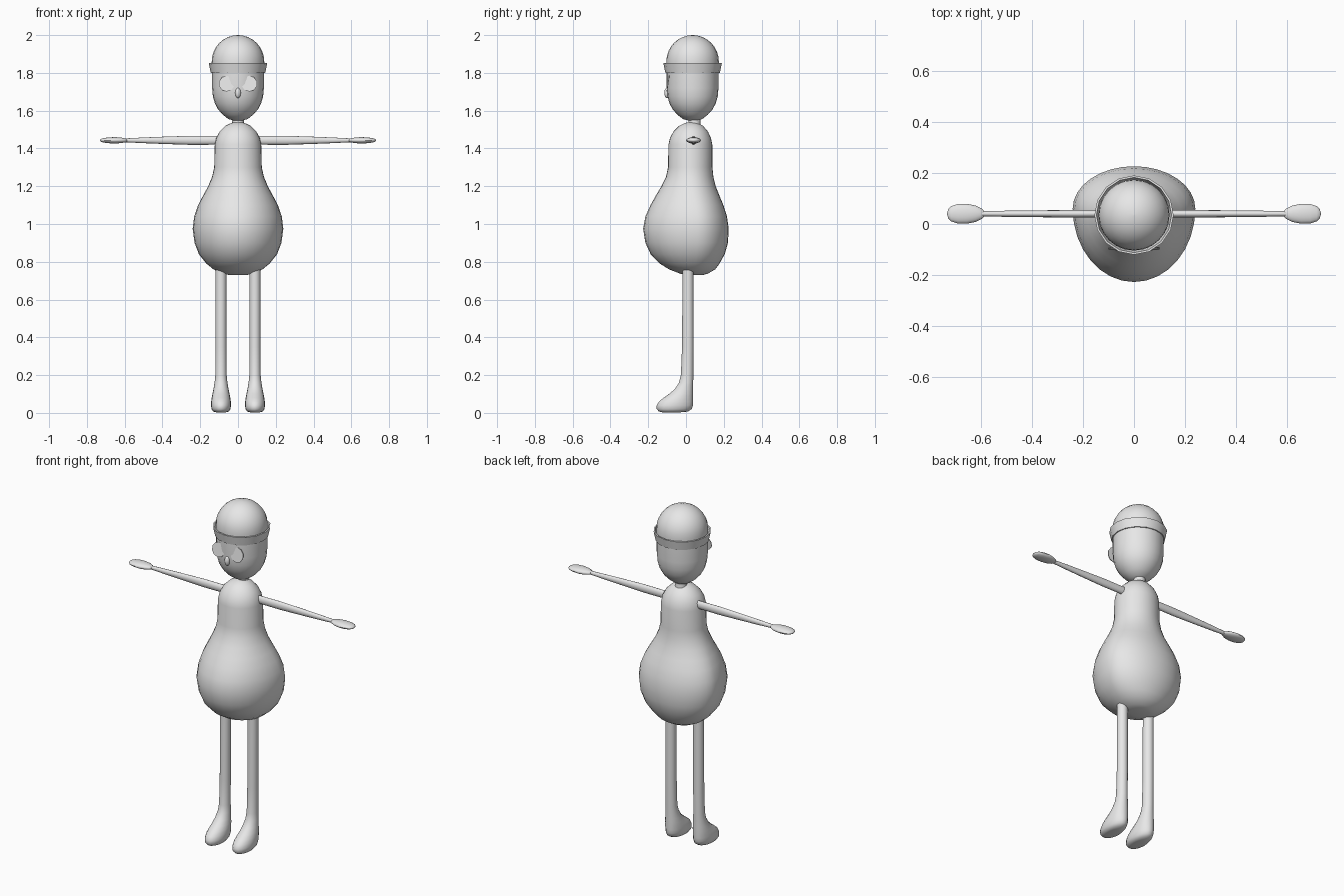
import bpy, bmesh, math
from mathutils import Vector

grey = bpy.data.materials.new("plain grey")
grey.diffuse_color = (0.8, 0.8, 0.8, 1)


def finish(name, bm, angle=50):
    bmesh.ops.remove_doubles(bm, verts=bm.verts, dist=1e-5)
    bmesh.ops.recalc_face_normals(bm, faces=bm.faces)
    me = bpy.data.meshes.new(name)
    bm.to_mesh(me)
    bm.free()
    me.materials.append(grey)
    ob = bpy.data.objects.new(name, me)
    bpy.context.collection.objects.link(ob)
    bpy.ops.object.select_all(action='DESELECT')
    ob.select_set(True)
    bpy.context.view_layer.objects.active = ob
    bpy.ops.object.shade_smooth_by_angle(angle=math.radians(angle))
    return ob


def loft(name, rings, place, n=24, angle=50):
    """Skin rings of (height, half width, front, back, middle); place maps to the world."""
    bm = bmesh.new()
    loops = []
    for h, w, front, back, mid in rings:
        loop = []
        for i in range(n):
            a = 2 * math.pi * i / n
            s = math.sin(a)
            d = mid + s * ((back - mid) if s > 0 else (mid - front))
            loop.append(bm.verts.new(place(w * math.cos(a), d, h)))
        loops.append(loop)
    for a, b in zip(loops, loops[1:]):
        for i in range(n):
            j = (i + 1) % n
            bm.faces.new((a[i], a[j], b[j], b[i]))
    bm.faces.new(loops[0])
    bm.faces.new(loops[-1])
    return finish(name, bm, angle)


def upright(cx=0):
    return lambda w, d, h: Vector((cx + w, d, h))


def turned(name, profile, cy, n=24, angle=50):
    rings = [(z, r, cy - r, cy + r, cy) for r, z in profile]
    return loft(name, rings, upright(), n, angle)


# Pear-shaped body
loft("body", [
    (0.730, 0.045, 0.00, 0.09, 0.045), (0.737, 0.085, -0.03, 0.115, 0.045),
    (0.76, 0.13, -0.09, 0.155, 0.045), (0.79, 0.167, -0.138, 0.177, 0.05),
    (0.84, 0.207, -0.187, 0.205, 0.055), (0.90, 0.23, -0.215, 0.222, 0.06),
    (0.975, 0.24, -0.227, 0.226, 0.06), (1.04, 0.232, -0.215, 0.217, 0.06),
    (1.10, 0.211, -0.188, 0.198, 0.05), (1.15, 0.185, -0.16, 0.177, 0.04),
    (1.20, 0.158, -0.13, 0.157, 0.03), (1.25, 0.137, -0.106, 0.145, 0.025),
    (1.30, 0.126, -0.095, 0.14, 0.023), (1.42, 0.123, -0.093, 0.139, 0.023),
    (1.455, 0.115, -0.085, 0.132, 0.024), (1.49, 0.097, -0.066, 0.116, 0.025),
    (1.52, 0.066, -0.036, 0.09, 0.027), (1.535, 0.035, -0.005, 0.062, 0.028),
    (1.541, 0.004, 0.026, 0.034, 0.03)], upright(), 32)

# Neck, head and cap dome
turned("neck", [(0.038, 1.51), (0.031, 1.535), (0.033, 1.57)], 0.045, 16)
turned("head", [
    (0.012, 1.545), (0.05, 1.555), (0.08, 1.578), (0.105, 1.606), (0.122, 1.637),
    (0.133, 1.675), (0.137, 1.72), (0.137, 1.83)], 0.035)
dome = [(0.139 * math.cos(t), 1.86 + 0.14 * math.sin(t))
        for t in (math.pi / 2 * k / 8 for k in range(8))]
turned("cap", [(0.139, 1.80)] + dome + [(0.002, 2.0)], 0.035)

# Flared cap brim with an open gap along its upper edge
turned("cap_brim", [(0.137, 1.80), (0.144, 1.80), (0.155, 1.852),
                    (0.147, 1.852), (0.139, 1.815)], 0.035, 16, 35)

# Nose
bm = bmesh.new()
bmesh.ops.create_uvsphere(bm, u_segments=12, v_segments=8, radius=1)
for v in bm.verts:
    v.co = Vector((v.co.x * 0.015, -0.1 + v.co.y * 0.015, 1.694 + v.co.z * 0.028))
finish("nose", bm)

for side, s in (("left", 1), ("right", -1)):
    # Thin eye plate, leaning back at the top
    bm = bmesh.new()
    bmesh.ops.create_cone(bm, cap_ends=True, segments=10, radius1=0.042,
                          radius2=0.042, depth=0.004)
    for v in bm.verts:
        x, y, z = v.co
        v.co = Vector((s * (0.06 + x), -0.095 + z + 0.15 * y, 1.743 + y))
    finish(side + "_eye", bm, 30)

    # Arm and paddle hand, lofted outward along x
    outward = lambda w, d, h, s=s: Vector((s * h, 0.04 + w, 1.443 + d))
    loft(side + "_arm", [(x, w, -t, t, 0) for x, w, t in (
        (0.08, 0.015, 0.023), (0.25, 0.015, 0.024), (0.4, 0.013, 0.019),
        (0.5, 0.012, 0.015), (0.6, 0.010, 0.010))], outward, 12)
    loft(side + "_hand", [(x, w, -t, t, 0) for x, w, t in (
        (0.585, 0.008, 0.006), (0.595, 0.02, 0.010), (0.62, 0.032, 0.015),
        (0.655, 0.039, 0.017), (0.69, 0.038, 0.015), (0.715, 0.03, 0.011),
        (0.727, 0.018, 0.007), (0.731, 0.004, 0.002))], outward, 16)

    # Leg flowing into a rounded foot
    loft(side + "_leg", [
        (0.003, 0.025, -0.125, -0.03, -0.08), (0.007, 0.041, -0.143, 0.01, -0.07),
        (0.02, 0.050, -0.155, 0.03, -0.07), (0.04, 0.053, -0.155, 0.037, -0.06),
        (0.06, 0.052, -0.143, 0.038, -0.05), (0.08, 0.049, -0.118, 0.038, -0.035),
        (0.10, 0.045, -0.09, 0.038, -0.02), (0.125, 0.040, -0.06, 0.038, -0.01),
        (0.16, 0.034, -0.037, 0.038, 0.002), (0.20, 0.030, -0.027, 0.039, 0.007),
        (0.35, 0.029, -0.021, 0.04, 0.01), (0.78, 0.029, -0.018, 0.04, 0.011)],
        upright(s * 0.09), 20)
